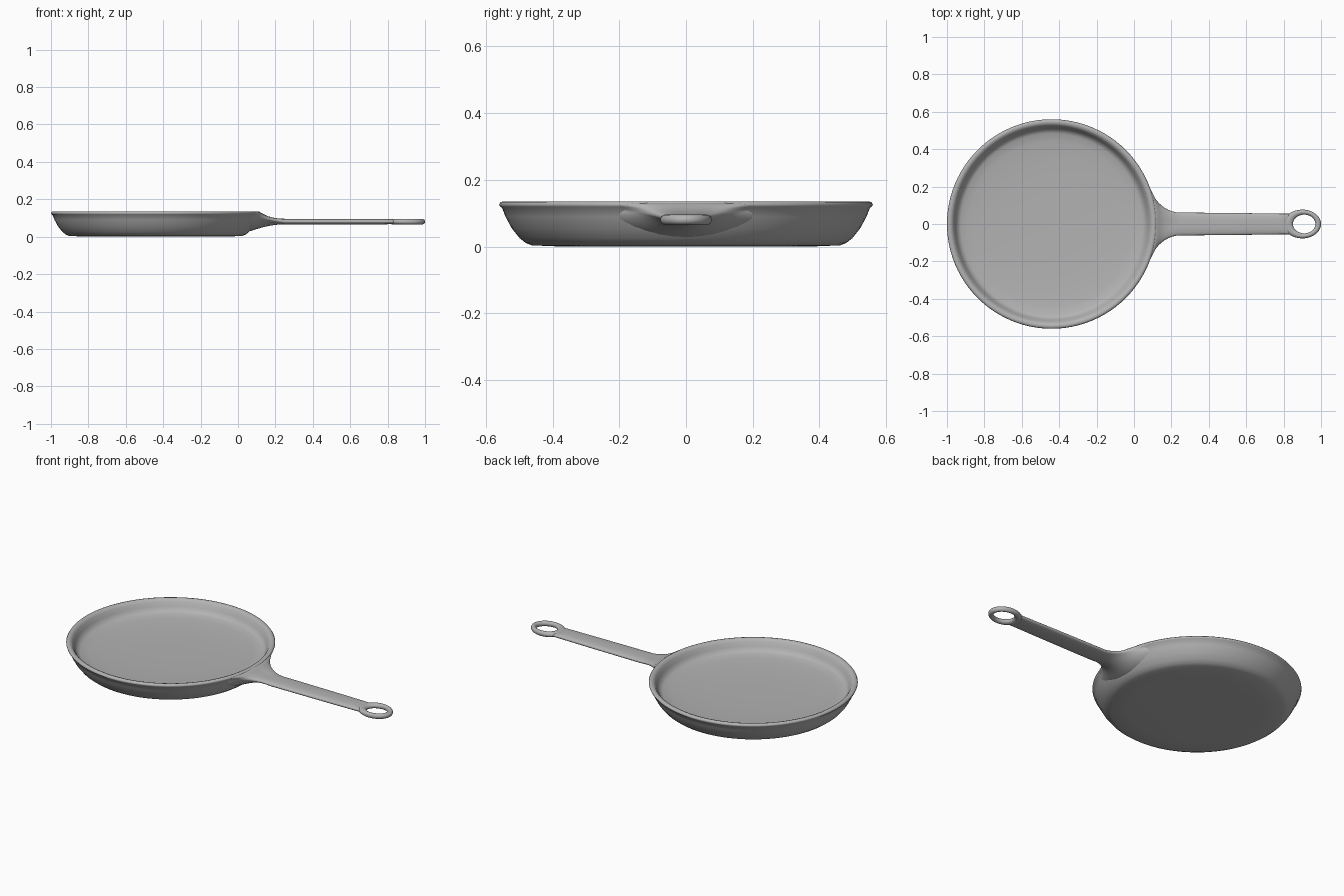
import bpy, bmesh
from math import sin, cos, pi, sqrt, radians, copysign
from mathutils import Vector

cube = bpy.data.objects.get("Cube")
if cube:
    bpy.data.objects.remove(cube)

iron = bpy.data.materials.new("grey_iron")
iron.use_nodes = True
GREY = (0.45, 0.45, 0.45, 1)
iron.diffuse_color = GREY
iron.node_tree.nodes["Principled BSDF"].inputs["Base Color"].default_value = GREY

PAN_X = -0.44
HANDLE_Z = 0.081


def loft(name, rings, cap=False, cyclic=False):
    """Skin closed rings of points, optionally capped or joined end to end."""
    bm = bmesh.new()
    loops = [[bm.verts.new(p) for p in ring] for ring in rings]
    pairs = list(zip(loops, loops[1:]))
    if cyclic:
        pairs.append((loops[-1], loops[0]))
    for a, b in pairs:
        n = len(a)
        for i in range(n):
            j = (i + 1) % n
            bm.faces.new((a[i], a[j], b[j], b[i]))
    if cap:
        bm.faces.new(loops[0])
        bm.faces.new(loops[-1])
    bmesh.ops.recalc_face_normals(bm, faces=bm.faces)
    mesh = bpy.data.meshes.new(name)
    bm.to_mesh(mesh)
    bm.free()
    mesh.materials.append(iron)
    obj = bpy.data.objects.new(name, mesh)
    bpy.context.collection.objects.link(obj)
    bpy.ops.object.select_all(action='DESELECT')
    obj.select_set(True)
    bpy.context.view_layer.objects.active = obj
    bpy.ops.object.shade_smooth_by_angle(angle=radians(60))


# Pan body: dished cooking surface, inner wall, rounded lip, outer wall, base
inner = [(0.1, 0.053), (0.25, 0.055), (0.36, 0.059), (0.44, 0.065),
         (0.485, 0.071), (0.503, 0.079), (0.513, 0.1), (0.525, 0.122),
         (0.533, 0.132), (0.545, 0.136)]
outer = [(0.555, 0.134), (0.56, 0.127), (0.557, 0.12), (0.551, 0.116),
         (0.541, 0.09), (0.522, 0.055), (0.498, 0.025), (0.48, 0.011),
         (0.462, 0.004), (0.36, 0)]
SIDES = 96
loft("pan_body", [[(PAN_X + r * cos(2 * pi * i / SIDES), r * sin(2 * pi * i / SIDES), z)
                   for i in range(SIDES)] for r, z in inner + outer], cap=True)


def wall_radius(z):
    """Radius just inside the outer wall at height z."""
    for (r1, z1), (r2, z2) in zip(outer, outer[1:]):
        if z2 <= z <= z1:
            return r2 + (r1 - r2) * (z - z2) / (z1 - z2) - 0.006


def oval(t, width, height):
    """Point on a slightly squared oval."""
    c, s = cos(t), sin(t)
    return (width * copysign(abs(c) ** 0.8, c),
            HANDLE_Z + height * copysign(abs(s) ** 0.8, s))


# Handle: flared root sweeping out of the wall, then a straight flat bar
def root_curve(t):
    """Four Bezier points from the pan wall to the bar."""
    c, s = cos(t), sin(t)
    y = 0.34 * c
    z = 0.118 + (0.014 * s if s > 0 else -0.09 * abs(s) ** 3)
    r = wall_radius(z)
    side = abs(c)
    p0 = Vector((PAN_X + sqrt(r * r - y * y), y, z))
    p1 = Vector((p0.x + 0.02 + 0.055 * side, y * 0.61, z))
    ye, ze = oval(t, 0.061, 0.015)
    p2 = Vector((0.145 - 0.025 * side, ye, ze + 0.015 * side))
    return p0, p1, p2, Vector((0.25, ye, ze))


SECTION, STEPS = 48, 16
angles = [2 * pi * i / SECTION for i in range(SECTION)]
curves = [root_curve(t) for t in angles]
rings = []
for k in range(STEPS + 1):
    u = k / STEPS
    v = 1 - u
    rings.append([a * v**3 + b * 3 * u * v * v + c * 3 * u * u * v + d * u**3
                  for a, b, c, d in curves])
for x, w in ((0.4, 0.06), (0.6, 0.058), (0.78, 0.055)):
    rings.append([(x, *oval(t, w, 0.015)) for t in angles])
# The end hollows around the hanging hole and pinches shut
for x, height in ((0.835, 0.013), (0.844, 0.008), (0.848, 0)):
    end = [oval(t, 0.055, height) for t in angles]
    rings.append([(x + 12 * y * y, y, z) for y, z in end])
loft("handle", rings)

# Hanging eye: oval loop with a larger opening toward the tip
eye = []
for i in range(64):
    p = 2 * pi * i / 64
    a = Vector((0.91 + 0.06 * cos(p), 0.05 * sin(p), HANDLE_Z))
    b = Vector((0.90 + 0.1 * cos(p), 0.077 * sin(p), HANDLE_Z))
    mid, half = (a + b) / 2, (b - a) / 2
    eye.append([mid + half * cos(2 * pi * j / 16) + Vector((0, 0, 0.015 * sin(2 * pi * j / 16)))
                for j in range(16)])
loft("hanging_eye", eye, cyclic=True)
